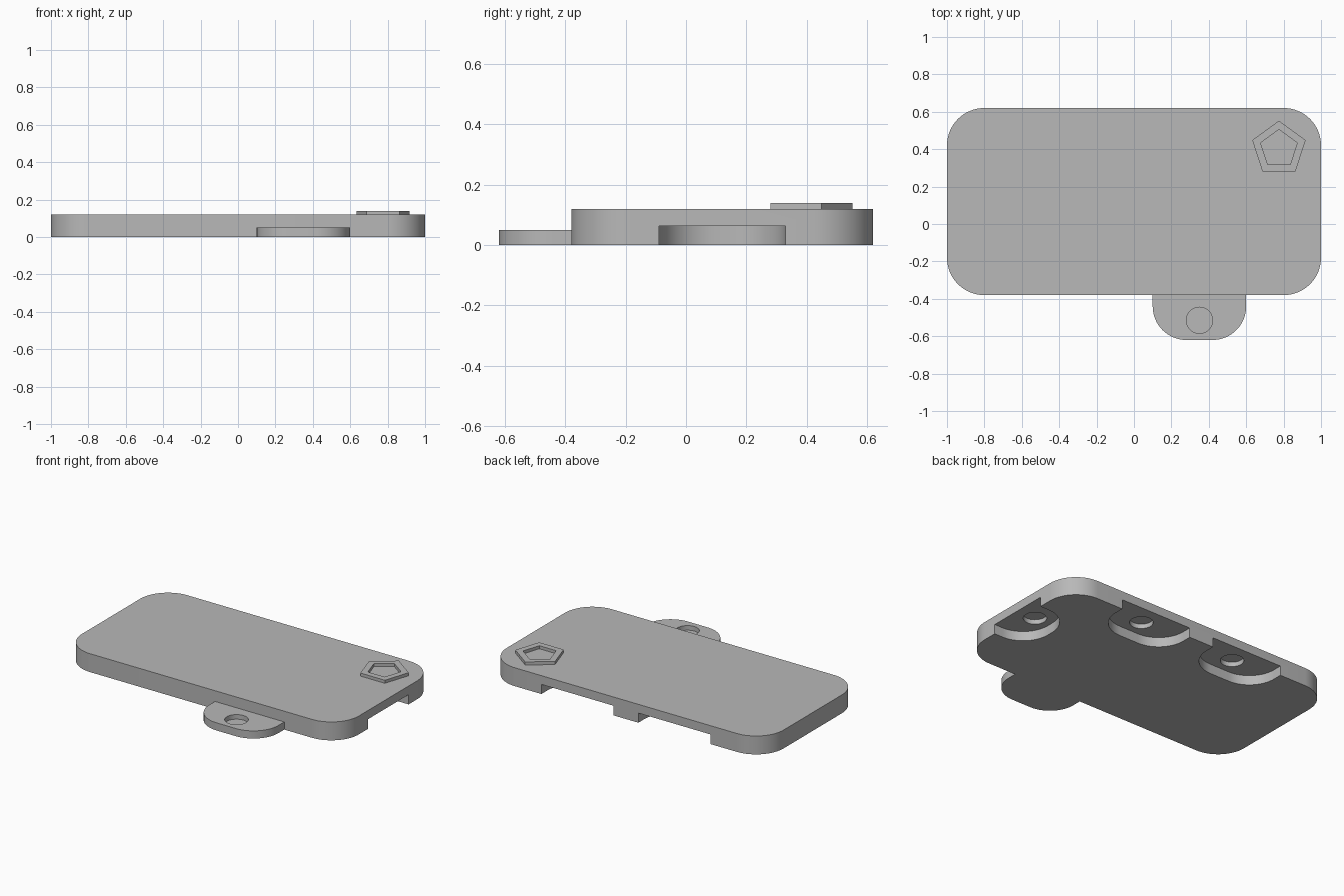
import bpy
import bmesh
from math import sin, cos, pi, radians

cube = bpy.data.objects.get("Cube")
if cube:
    bpy.data.objects.remove(cube, do_unlink=True)

grey = bpy.data.materials.new("plain grey")
grey.use_nodes = True
grey.diffuse_color = (0.48, 0.48, 0.48, 1)
grey.node_tree.nodes["Principled BSDF"].inputs["Base Color"].default_value = grey.diffuse_color


def arc(cx, cy, r, start, end, steps=16):
    angles = [radians(start + (end - start) * i / steps) for i in range(steps + 1)]
    return [(cx + r * cos(a), cy + r * sin(a)) for a in angles]


def circle(cx, cy, r, sides=48, turn=90):
    return arc(cx, cy, r, turn, turn + 360, sides)[:-1]


def rounded_rect(x0, x1, y0, y1, r):
    return (arc(x1 - r, y1 - r, r, 0, 90) + arc(x0 + r, y1 - r, r, 90, 180)
            + arc(x0 + r, y0 + r, r, 180, 270) + arc(x1 - r, y0 + r, r, 270, 360))


def tongue(width, depth, r, overlap=0.0):
    """Outline rounded at the far -y end, open end at y = overlap."""
    h = width / 2
    return ([(h, overlap), (-h, overlap)]
            + arc(r - h, r - depth, r, 180, 270) + arc(h - r, r - depth, r, 270, 360))


def place(points, x, y, turn=0):
    a = radians(turn)
    return [(x + px * cos(a) - py * sin(a), y + px * sin(a) + py * cos(a))
            for px, py in points]


def prism(name, points, z0, z1):
    bm = bmesh.new()
    face = bm.faces.new([bm.verts.new((x, y, z0)) for x, y in points])
    top = bmesh.ops.extrude_face_region(bm, geom=[face])["geom"]
    bmesh.ops.translate(bm, vec=(0, 0, z1 - z0),
                        verts=[v for v in top if isinstance(v, bmesh.types.BMVert)])
    bmesh.ops.recalc_face_normals(bm, faces=bm.faces)
    mesh = bpy.data.meshes.new(name)
    bm.to_mesh(mesh)
    bm.free()
    mesh.materials.append(grey)
    obj = bpy.data.objects.new(name, mesh)
    bpy.context.collection.objects.link(obj)
    return obj


def activate(obj):
    bpy.ops.object.select_all(action='DESELECT')
    obj.select_set(True)
    bpy.context.view_layer.objects.active = obj


def cut(obj, points, z0, z1):
    cutter = prism("cutter", points, z0, z1)
    cutter.hide_render = True
    mod = obj.modifiers.new("cut", 'BOOLEAN')
    mod.operation = 'DIFFERENCE'
    mod.solver = 'EXACT'
    mod.object = cutter
    activate(obj)
    bpy.ops.object.modifier_apply(modifier=mod.name)
    bpy.data.objects.remove(cutter, do_unlink=True)


BACK, FRONT, TOP = 0.62, -0.38, 0.12
POCKET_TOP, HOLE_R, HOLE_IN, HOLE_DEPTH = 0.063, 0.07, 0.135, 0.03

# Main tile
plate = prism("plate", rounded_rect(-1, 1, FRONT, BACK, 0.2), 0, TOP)

# Underside pockets, each with a round magnet hole: x, y, turn, width
for x, y, turn, width in ((0.35, BACK, 0, 0.52), (-0.35, BACK, 0, 0.52),
                          (1, 0.12, -90, 0.42)):
    cut(plate, place(tongue(width, 0.25, 0.19, 0.1), x, y, turn), -0.1, POCKET_TOP)
    hole = place(circle(0, -HOLE_IN, HOLE_R), x, y, turn)
    cut(plate, hole, 0.03, POCKET_TOP + HOLE_DEPTH)

# Connecting tab with a blind hole on top
tab = prism("tab", place(tongue(0.5, 0.24, 0.18), 0.35, FRONT), 0, 0.05)
cut(tab, circle(0.35, FRONT - HOLE_IN, HOLE_R), 0.05 - HOLE_DEPTH, 0.1)

# Raised five-sided ring
ring = prism("pentagon_ring", circle(0.775, 0.402, 0.15, 5), TOP, 0.14)
cut(ring, circle(0.775, 0.402, 0.103, 5), 0.05, 0.2)

for part in (plate, tab, ring):
    activate(part)
    bpy.ops.object.shade_smooth_by_angle(angle=radians(30))
